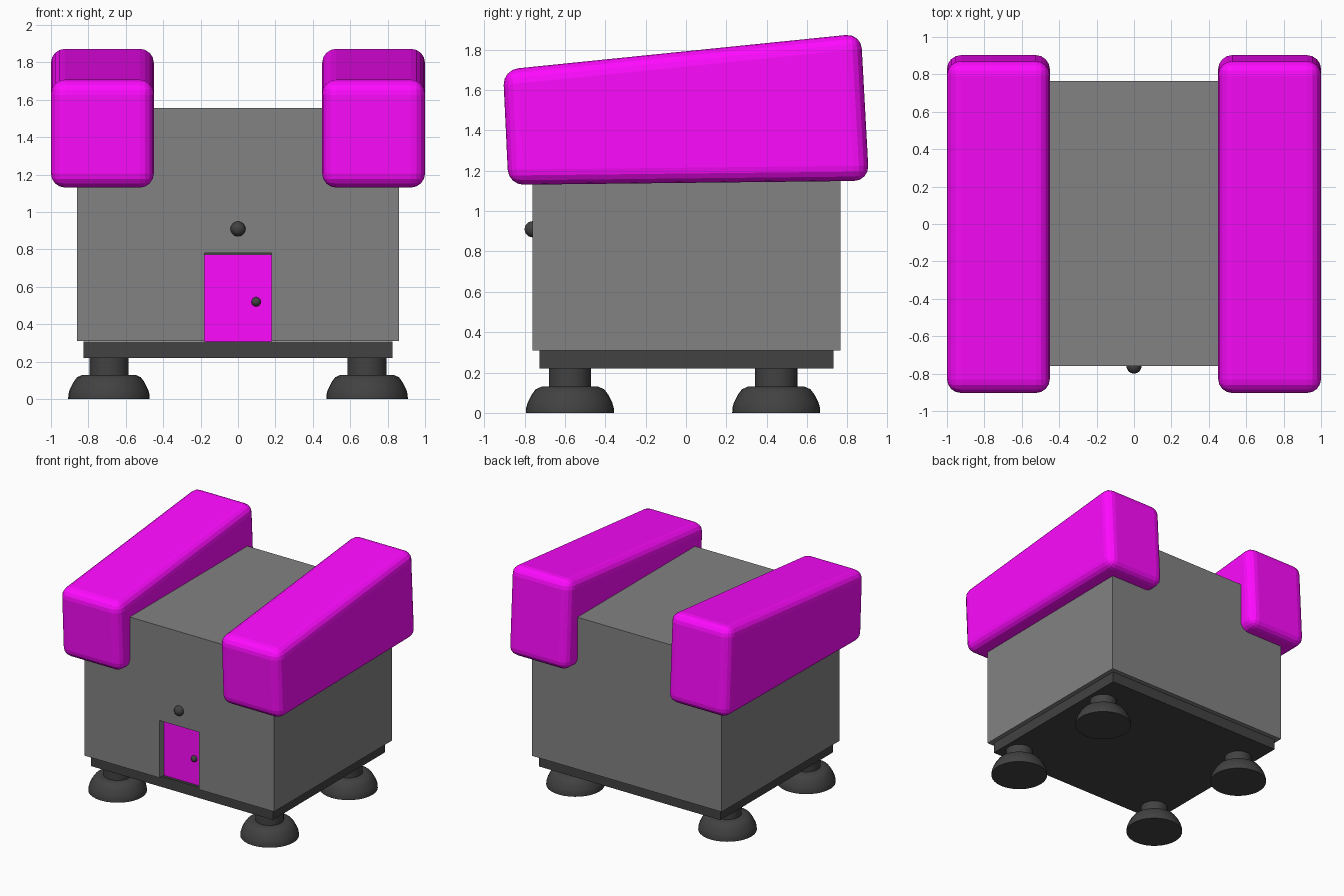
import bpy, bmesh, math

if "Cube" in bpy.data.objects:
    bpy.data.objects.remove(bpy.data.objects["Cube"])


def material(name, rgb):
    m = bpy.data.materials.new(name)
    m.diffuse_color = (*rgb, 1)
    m.use_nodes = True
    m.node_tree.nodes["Principled BSDF"].inputs["Base Color"].default_value = m.diffuse_color
    return m


MAGENTA = material("magenta", (1.0, 0.003, 1.0))
DARK = material("dark_grey", (0.054, 0.054, 0.054))
GREY = material("mid_grey", (0.224, 0.224, 0.224))


def add(name, bm, mat, smooth=None):
    bmesh.ops.recalc_face_normals(bm, faces=bm.faces)
    me = bpy.data.meshes.new(name)
    bm.to_mesh(me)
    bm.free()
    ob = bpy.data.objects.new(name, me)
    bpy.context.collection.objects.link(ob)
    me.materials.append(mat)
    if smooth:
        bpy.ops.object.select_all(action='DESELECT')
        bpy.context.view_layer.objects.active = ob
        ob.select_set(True)
        bpy.ops.object.shade_smooth_by_angle(angle=math.radians(smooth))
    return ob


def prism(points, direction):
    """Polygon of 3D points extruded along a direction."""
    bm = bmesh.new()
    face = bm.faces.new([bm.verts.new(p) for p in points])
    new = bmesh.ops.extrude_face_region(bm, geom=[face], use_keep_orig=True)["geom"]
    bmesh.ops.translate(bm, vec=direction,
                        verts=[g for g in new if isinstance(g, bmesh.types.BMVert)])
    return bm


def box(x0, x1, y0, y1, z0, z1):
    return prism([(x0, y0, z0), (x1, y0, z0), (x1, y1, z0), (x0, y1, z0)], (0, 0, z1 - z0))


def ball(name, centre, radius):
    bm = bmesh.new()
    bmesh.ops.create_uvsphere(bm, u_segments=24, v_segments=12, radius=radius)
    bmesh.ops.translate(bm, vec=centre, verts=bm.verts)
    add(name, bm, DARK, 60)


def lathe(name, profile, x, y, steps=32):
    bm = bmesh.new()
    vs = [bm.verts.new((r, 0, z)) for r, z in profile]
    es = [bm.edges.new(p) for p in zip(vs, vs[1:])]
    bmesh.ops.spin(bm, geom=vs + es, cent=(0, 0, 0), axis=(0, 0, 1),
                   angle=math.tau, steps=steps, use_duplicate=False)
    bmesh.ops.remove_doubles(bm, verts=bm.verts, dist=1e-4)
    bmesh.ops.translate(bm, vec=(x, y, 0), verts=bm.verts)
    add(name, bm, DARK, 35)


# Main body with a doorway recess cut in the front
body = add("body", box(-0.86, 0.86, -0.76, 0.765, 0.31, 1.557), GREY)
cutter = add("doorway_cutter", box(-0.18, 0.18, -0.9, -0.695, 0.2, 0.78), GREY)
cutter.hide_render = True
cut = body.modifiers.new("doorway", 'BOOLEAN')
cut.operation = 'DIFFERENCE'
cut.object = cutter
cut.solver = 'EXACT'
bpy.context.view_layer.objects.active = body
bpy.ops.object.modifier_apply(modifier=cut.name)
bpy.data.objects.remove(cutter)

# Base plate
add("base_plate", box(-0.825, 0.825, -0.725, 0.73, 0.22, 0.308), DARK)

# Door with dark backing, handle and the round lamp above
add("door_backing", box(-0.18, 0.18, -0.698, -0.66, 0.31, 0.78), DARK)
add("door", box(-0.18, 0.18, -0.702, -0.66, 0.308, 0.77), MAGENTA)
ball("door_handle", (0.097, -0.705, 0.52), 0.025)
ball("door_lamp", (0, -0.76, 0.91), 0.04)

# Sloping side bolsters with faceted rounded edges
SIDE = [(-0.88, 1.13), (0.907, 1.15), (0.867, 1.88), (-0.907, 1.70)]
for s, label in ((-1, "left"), (1, "right")):
    bm = prism([(s * 0.45, y, z) for y, z in SIDE], (s * 0.55, 0, 0))
    bmesh.ops.bevel(bm, geom=bm.edges[:], offset=0.075, segments=4,
                    profile=0.5, affect='EDGES')
    add(label + "_bolster", bm, MAGENTA)

# Four domed feet with short stems
FOOT = [(0, 0), (0.218, 0), (0.217, 0.025), (0.210, 0.05), (0.190, 0.09),
        (0.170, 0.117), (0.14, 0.13), (0.105, 0.13), (0.105, 0.23), (0, 0.23)]
for y, end in ((-0.575, "front"), (0.447, "back")):
    for x, label in ((-0.69, "left"), (0.69, "right")):
        lathe(f"{end}_{label}_foot", FOOT, x, y)
